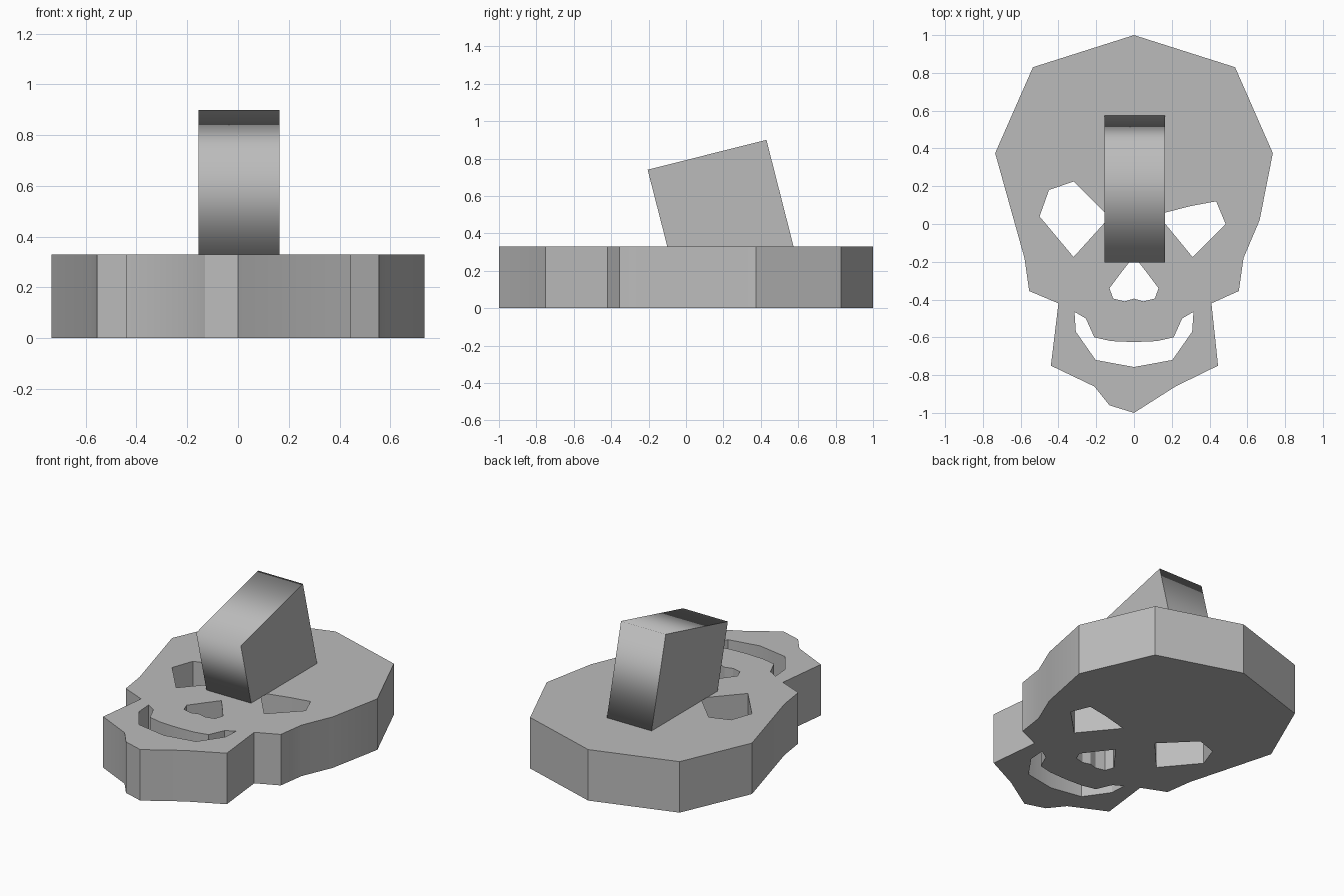
import bpy
import bmesh
import math

SLAB_HEIGHT = 0.33

default_cube = bpy.data.objects.get("Cube")
if default_cube:
    bpy.data.objects.remove(default_cube, do_unlink=True)

# One plain grey for the whole model
grey = bpy.data.materials.new("plain grey")
grey.use_nodes = True
grey_colour = (0.5, 0.5, 0.5, 1)
grey.diffuse_color = grey_colour
grey.node_tree.nodes["Principled BSDF"].inputs["Base Color"].default_value = grey_colour


def mirrored(half):
    """Complete a closed outline whose first and last points lie on the centre line."""
    return half + [(-x, y) for x, y in reversed(half[1:-1])]


def extruded_profile(name, outlines, depth):
    """Fill outlines (inner ones become holes), extrude them upward, return a mesh object."""
    curve = bpy.data.curves.new(name, "CURVE")
    curve.dimensions = "2D"
    curve.fill_mode = "BOTH"
    curve.extrude = depth / 2
    for outline in outlines:
        spline = curve.splines.new("POLY")
        spline.points.add(len(outline) - 1)
        for point, (x, y) in zip(spline.points, outline):
            point.co = (x, y, 0, 1)
        spline.use_cyclic_u = True
    obj = bpy.data.objects.new(name, curve)
    bpy.context.collection.objects.link(obj)
    bpy.ops.object.select_all(action="DESELECT")
    obj.select_set(True)
    bpy.context.view_layer.objects.active = obj
    bpy.ops.object.convert(target="MESH")
    obj = bpy.context.object
    obj.name = name

    # Weld the caps to the walls and make the normals point outward
    bm = bmesh.new()
    bm.from_mesh(obj.data)
    bmesh.ops.remove_doubles(bm, verts=bm.verts, dist=0.0005)
    bmesh.ops.translate(bm, verts=bm.verts, vec=(0, 0, depth / 2))
    bmesh.ops.recalc_face_normals(bm, faces=bm.faces)
    bm.to_mesh(obj.data)
    bm.free()
    obj.data.materials.clear()
    obj.data.materials.append(grey)
    return obj


# Skull silhouette, clockwise from the crown, slightly uneven on the two sides
silhouette = [(0, 1), (0.535, 0.83), (0.735, 0.375), (0.665, 0.02), (0.58, -0.18),
              (0.555, -0.355), (0.41, -0.42), (0.445, -0.75), (0.22, -0.86), (0, -1),
              (-0.13, -0.96), (-0.21, -0.86), (-0.44, -0.75), (-0.4, -0.42),
              (-0.555, -0.355), (-0.58, -0.18), (-0.735, 0.375), (-0.535, 0.83)]

# Openings for the eyes, nose and mouth
right_eye = [(-0.5, 0.04), (-0.45, 0.18), (-0.32, 0.225), (-0.13, 0.035), (-0.32, -0.175)]
left_eye = [(0.125, 0.05), (0.3, 0.095), (0.435, 0.12), (0.485, 0), (0.31, -0.175)]
nose = mirrored([(0, -0.17), (0.07, -0.26), (0.13, -0.34), (0.11, -0.395), (0.05, -0.41),
                 (0, -0.395)])
mouth = mirrored([(0, -0.625), (0.12, -0.62), (0.21, -0.6), (0.255, -0.5), (0.315, -0.465),
                  (0.308, -0.57), (0.203, -0.72), (0, -0.757)])

skull_slab = extruded_profile("skull_slab", [silhouette, right_eye, left_eye, nose, mouth],
                              SLAB_HEIGHT)
bpy.ops.object.shade_smooth_by_angle(angle=math.radians(30))

# Leaning handle: side profile (y, z) extruded across x, base level with the slab top
handle_width = 0.32
handle_side = [(-0.1, SLAB_HEIGHT), (0.575, SLAB_HEIGHT), (0.43, 0.9), (-0.205, 0.74)]
handle = extruded_profile("leaning_handle", [handle_side], handle_width)
handle.rotation_euler = (math.pi / 2, 0, math.pi / 2)
handle.location.x = 0.004 - handle_width / 2
